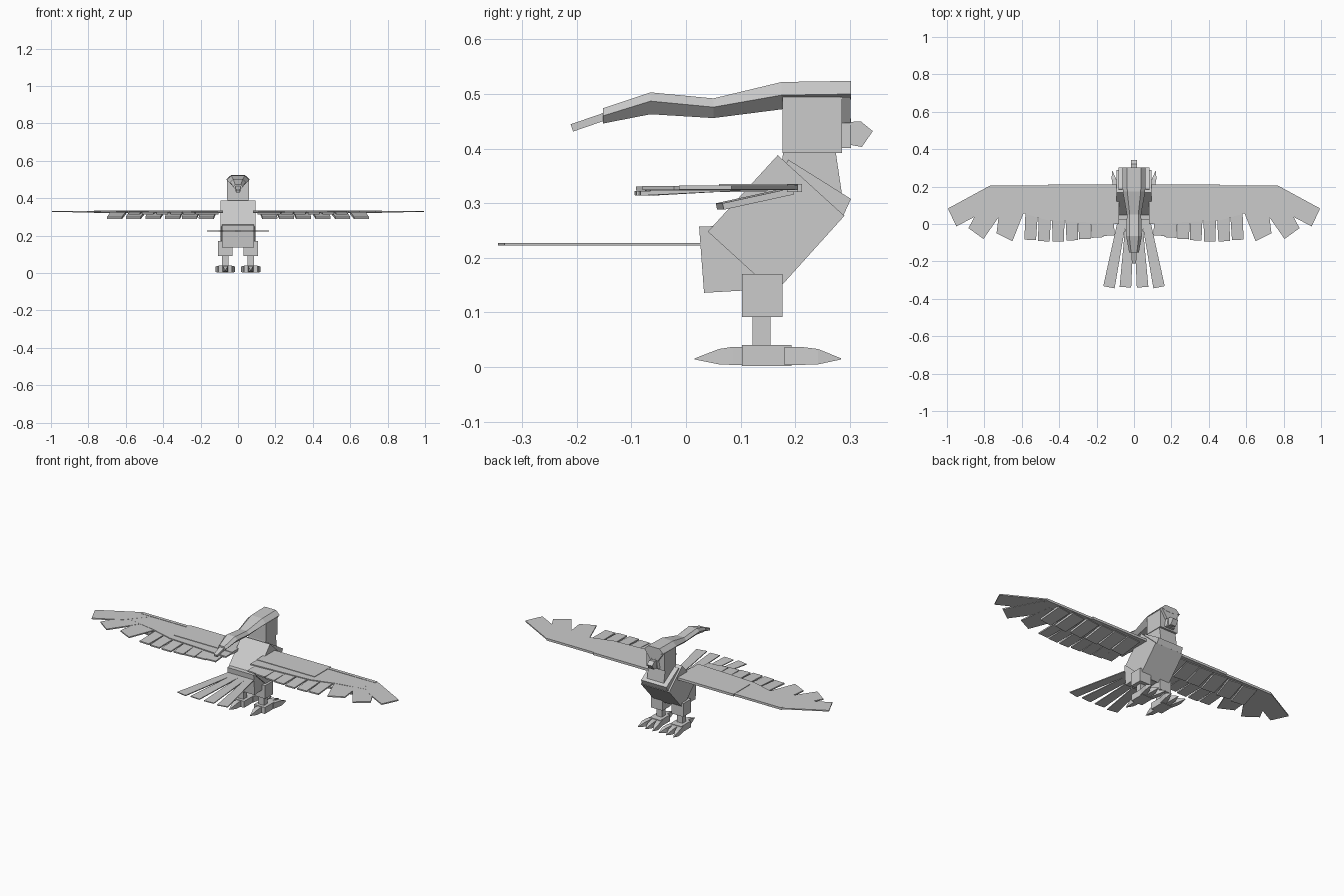
import bpy, bmesh, math
from mathutils import Vector

cube = bpy.data.objects.get("Cube")
if cube:
    bpy.data.objects.remove(cube, do_unlink=True)

grey = bpy.data.materials.new("plain grey")
grey.use_nodes = True
grey.diffuse_color = (0.6, 0.6, 0.6, 1)
grey.node_tree.nodes["Principled BSDF"].inputs["Base Color"].default_value = (0.6, 0.6, 0.6, 1)


def loft(name, rings):
    """Skin a closed solid through rings of equal point count."""
    bm = bmesh.new()
    loops = [[bm.verts.new(p) for p in ring] for ring in rings]
    n = len(loops[0])
    for a, b in zip(loops, loops[1:]):
        for i in range(n):
            j = (i + 1) % n
            bm.faces.new((a[i], a[j], b[j], b[i]))
    bm.faces.new(loops[0][::-1])
    bm.faces.new(loops[-1])
    bmesh.ops.recalc_face_normals(bm, faces=bm.faces)
    mesh = bpy.data.meshes.new(name)
    bm.to_mesh(mesh)
    bm.free()
    mesh.materials.append(grey)
    ob = bpy.data.objects.new(name, mesh)
    bpy.context.collection.objects.link(ob)
    return ob


def side_slab(name, outline, half):
    """Side outline (y, z) extruded across the body."""
    return loft(name, [[(x, y, z) for y, z in outline] for x in (-half, half)])


def plate(name, outline, z0, z1):
    """Plan outline (x, y) extruded upwards."""
    return loft(name, [[(x, y, z) for x, y in outline] for z in (z0, z1)])


def block(name, x0, x1, y0, y1, z0, z1):
    return plate(name, [(x0, y0), (x1, y0), (x1, y1), (x0, y1)], z0, z1)


def blade(name, root, tip, w0, w1, thick=0.008):
    """Flat feather from root to tip, w0 wide at the root and w1 at the tip."""
    root, tip = Vector(root), Vector(tip)
    d = (tip - root).normalized()
    side = d.cross(Vector((0, 0, 1))).normalized()
    up = side.cross(d) * thick / 2
    rings = []
    for p, w in ((root, w0 / 2), (tip, w1 / 2)):
        rings.append([p - side * w - up, p + side * w - up, p + side * w + up, p - side * w + up])
    return loft(name, rings)


# Body, chest, rump and neck
side_slab("body", [(0.168, 0.388), (0.04, 0.248), (0.163, 0.136), (0.29, 0.277)], 0.093)
side_slab("chest", [(0.187, 0.38), (0.302, 0.308), (0.288, 0.277), (0.172, 0.35)], 0.083)
side_slab("rump", [(0.024, 0.257), (0.033, 0.136), (0.155, 0.143), (0.145, 0.262)], 0.086)
side_slab("neck", [(0.178, 0.395), (0.274, 0.395), (0.288, 0.3), (0.168, 0.3)], 0.055)

# Head, brow and beak
block("head", -0.058, 0.058, 0.177, 0.286, 0.392, 0.495)
loft("brow", [[(s * w, y, z) for s, y in ((-1, 0.285), (1, 0.285), (1, 0.301), (-1, 0.301))]
              for w, z in ((0.025, 0.447), (0.058, 0.495))])
loft("beak_base", [[(-w, y, 0.401), (w, y, 0.401), (w * 0.7, y, 0.455), (-w * 0.7, y, 0.455)]
                   for w, y in ((0.032, 0.28), (0.026, 0.302))])
side_slab("beak", [(0.285, 0.448), (0.32, 0.45), (0.342, 0.432), (0.322, 0.403), (0.285, 0.41)], 0.017)

# Hood sweeping back into a long crest: y, top z, middle z, bottom z, half width
crest = [(0.302, 0.524, 0.5, 0.49, 0.062), (0.175, 0.522, 0.498, 0.472, 0.06),
         (0.05, 0.492, 0.476, 0.456, 0.038), (-0.065, 0.503, 0.487, 0.463, 0.042),
         (-0.152, 0.474, 0.46, 0.446, 0.026)]
loft("hood_crest", [[(-w * 0.6, y, t), (w * 0.6, y, t), (w, y, m), (w * 0.5, y, b),
                     (-w * 0.5, y, b), (-w, y, m)] for y, t, m, b, w in crest])
blade("crest_tip", (0, -0.145, 0.46), (0, -0.209, 0.438), 0.03, 0.022, 0.014)

# Fan tail of four feathers
for i, (x0, x1) in enumerate(((-0.062, -0.134), (-0.021, -0.046), (0.021, 0.046), (0.062, 0.134))):
    blade(f"tail_feather_{i}", (x0, 0.03, 0.225), (x1, -0.338, 0.225), 0.044, 0.062, 0.005)

# Flight feathers: inner and outer root, then outer and inner tip
outer = [[(0.68, 0.205), (0.77, 0.205), (0.995, 0.083), (0.95, -0.013), (0.8, 0.066)],
         [(0.62, 0.17), (0.8, 0.14), (0.885, -0.022), (0.805, -0.08), (0.7, 0.07)],
         [(0.58, 0.15), (0.71, 0.15), (0.735, -0.05), (0.65, -0.092), (0.59, 0.06)]]
inner = [(0.545, 0.555, -0.085), (0.475, 0.482, -0.092), (0.405, 0.405, -0.094),
         (0.335, 0.33, -0.087), (0.27, 0.262, -0.08), (0.205, 0.195, -0.072), (0.145, 0.135, -0.062)]
coverts = [(0.64, 0.02), (0.54, 0.02), (0.44, 0.015), (0.34, 0.01), (0.25, 0.01), (0.16, 0.01)]

for s, tag in ((1, "left"), (-1, "right")):
    # Wing surface and leading edge
    plate(f"{tag}_wing", [(s * x, y) for x, y in
          ((0.08, 0.205), (0.77, 0.205), (0.82, 0.1), (0.6, 0.06), (0.46, 0.02), (0.08, 0.0))], 0.324, 0.332)
    block(f"{tag}_wing_arm", s * 0.08, s * 0.46, 0.06, 0.212, 0.321, 0.335)
    block(f"{tag}_wing_edge", s * 0.46, s * 0.77, 0.185, 0.205, 0.321, 0.334)
    for i, pts in enumerate(outer):
        plate(f"{tag}_primary_{i}", [(s * x, y) for x, y in pts], 0.3255 - i * 0.001, 0.3325 - i * 0.001)
    for i, (x0, x1, y) in enumerate(inner):
        blade(f"{tag}_secondary_{i}", (s * x0, 0.1, 0.327), (s * x1, y, 0.318), 0.068, 0.062)
    # Short feathers hanging under the wing
    for i, (x, lean) in enumerate(coverts):
        blade(f"{tag}_covert_{i}", (s * x, 0.19, 0.322), (s * (x + lean), 0.062, 0.294), 0.085, 0.08, 0.012)

    # Leg and foot
    c = s * 0.068
    block(f"{tag}_thigh", c - 0.038, c + 0.038, 0.103, 0.177, 0.092, 0.17)
    block(f"{tag}_shank", c - 0.018, c + 0.018, 0.122, 0.155, 0.035, 0.095)
    block(f"{tag}_foot", c - 0.036, c + 0.036, 0.103, 0.193, 0.002, 0.04)

    # Toes with pointed claws: start, bend and tip of each
    toes = [((k * 0.024, 0.18), (k * 0.04, 0.242), (k * 0.048, 0.284)) for k in (-1, 0, 1)]
    toes.append(((0, 0.11), (0, 0.06), (0, 0.016)))
    for i, (a, b, tip) in enumerate(toes):
        knuckle = tuple((p + q) / 2 for p, q in zip(a, b))
        rings = []
        for (x, y), w, z0, z1 in ((a, 0.015, 0.004, 0.037), (knuckle, 0.014, 0.004, 0.037),
                                  (b, 0.012, 0.005, 0.033), (tip, 0.001, 0.014, 0.016)):
            rings.append([(c + x - w, y, z0), (c + x + w, y, z0), (c + x + w, y, z1), (c + x - w, y, z1)])
        loft(f"{tag}_toe_{i}", rings[:3])
        loft(f"{tag}_claw_{i}", rings[2:])
